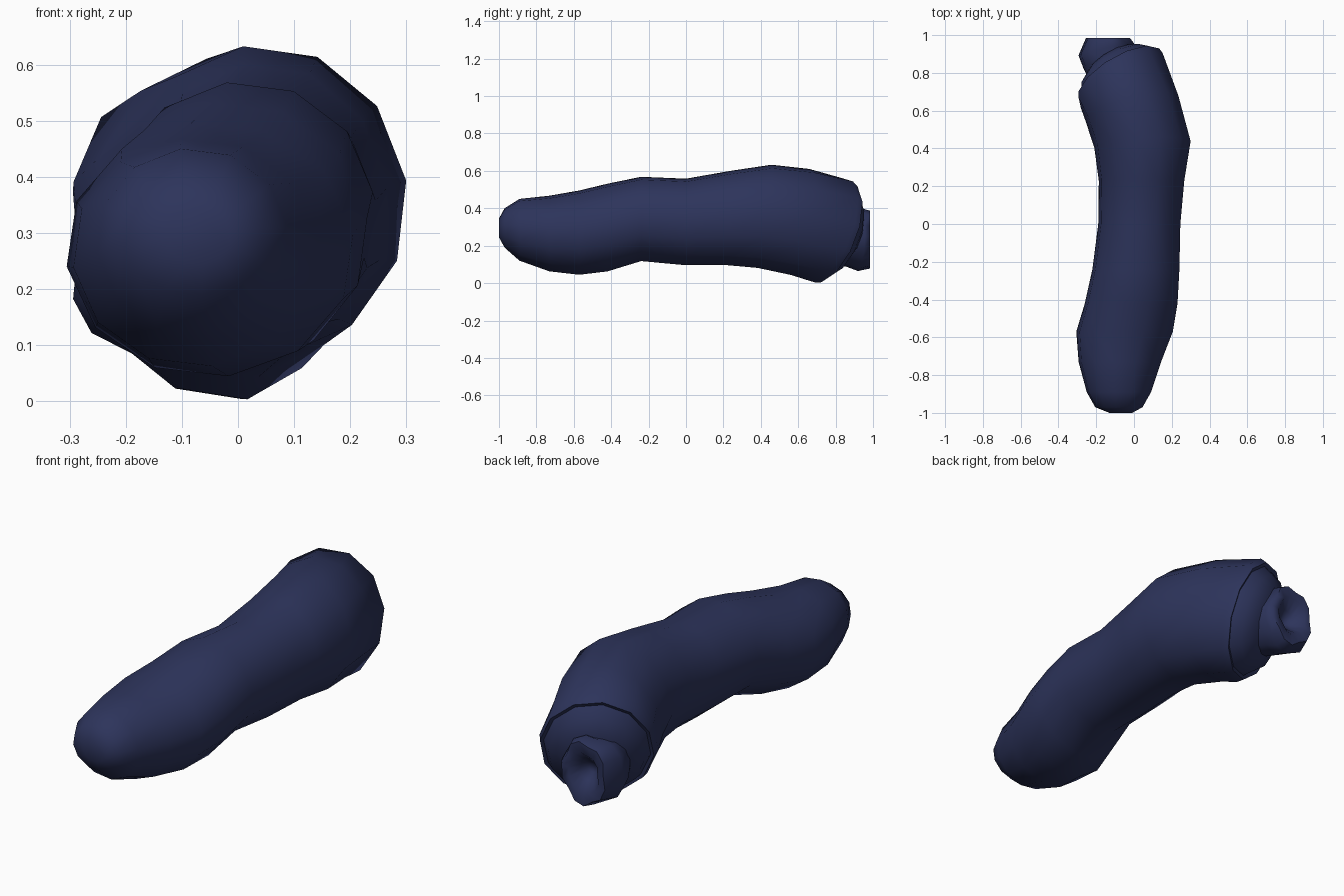
import bpy, bmesh
from math import sin, cos, pi, radians
from mathutils import Vector, Matrix

skin = bpy.data.materials.new("dark_blue_skin")
skin.diffuse_color = (0.026, 0.034, 0.105, 1)


def loft(name, rings, sides, grow=1.0):
    """Ring = (x, y, z, half width, half height, yaw, pitch, lobe amount)."""
    bm = bmesh.new()
    loops = []
    for x, y, z, rx, rz, yaw, pitch, lobe in rings:
        rot = Matrix.Rotation(radians(yaw), 3, 'Z') @ Matrix.Rotation(radians(-pitch), 3, 'X')
        loop = []
        for i in range(sides):
            a = 2 * pi * (i + 0.25) / sides
            k = grow * (1 + lobe * cos(5 * a + 0.6))
            p = Vector((x, y, z)) + rot @ Vector((rx * k * cos(a), 0, rz * k * sin(a)))
            loop.append(bm.verts.new(p))
        loops.append(loop)
    for a, b in zip(loops, loops[1:]):
        for i in range(sides):
            j = (i + 1) % sides
            bm.faces.new((a[i], a[j], b[j], b[i]))
    bm.faces.new(loops[0])
    bm.faces.new(loops[-1])
    bmesh.ops.recalc_face_normals(bm, faces=bm.faces)
    me = bpy.data.meshes.new(name)
    bm.to_mesh(me)
    bm.free()
    me.materials.append(skin)
    ob = bpy.data.objects.new(name, me)
    bpy.context.collection.objects.link(ob)
    bpy.context.view_layer.objects.active = ob
    ob.select_set(True)
    bpy.ops.object.shade_smooth_by_angle(angle=radians(60))
    ob.select_set(False)
    return ob


# Curved body, blunt nose at the front, turned-in rim at the back
loft("body", [
    (-0.07, -1.00, 0.295, 0.06, 0.05, 0, 0, 0),
    (-0.08, -0.97, 0.295, 0.125, 0.105, 0, 0, 0),
    (-0.08, -0.89, 0.285, 0.17, 0.165, 0, 0, 0),
    (-0.075, -0.73, 0.265, 0.218, 0.202, 0, 0, 0),
    (-0.05, -0.57, 0.27, 0.255, 0.225, 0, 0, 0),
    (-0.015, -0.42, 0.297, 0.245, 0.234, 0, 0, 0),
    (0.01, -0.24, 0.343, 0.23, 0.225, 0, 0, 0),
    (0.028, 0.00, 0.327, 0.217, 0.231, 0, 0, 0),
    (0.04, 0.23, 0.348, 0.226, 0.252, 0, 2, 0),
    (0.045, 0.42, 0.357, 0.255, 0.278, 3, 8, 0),
    (-0.01, 0.61, 0.327, 0.254, 0.289, 14, 12, 0),
    (-0.065, 0.76, 0.283, 0.26, 0.297, 31, 20, 0),
    (-0.075, 0.79, 0.27, 0.25, 0.282, 31, 20, 0),
    (-0.073, 0.785, 0.272, 0.235, 0.262, 31, 20, 0),
    (-0.095, 0.825, 0.253, 0.21, 0.23, 31, 20, 0),
    (-0.115, 0.86, 0.245, 0.15, 0.16, 31, 20, 0),
    (-0.125, 0.88, 0.24, 0.07, 0.07, 31, 20, 0),
], 12, 1.01)

# Short lobed stem flaring to a dished end
loft("stem", [
    (-0.10, 0.80, 0.25, 0.14, 0.15, 30, 12, 0),
    (-0.135, 0.87, 0.235, 0.145, 0.145, 18, 6, 0.03),
    (-0.15, 0.925, 0.235, 0.15, 0.165, 12, 2, 0.06),
    (-0.14, 0.985, 0.235, 0.115, 0.15, 0, 0, 0.08),
    (-0.14, 0.985, 0.235, 0.08, 0.10, 0, 0, 0.06),
    (-0.14, 0.94, 0.235, 0.045, 0.05, 8, 0, 0),
    (-0.14, 0.91, 0.235, 0.02, 0.02, 8, 0, 0),
], 15)
